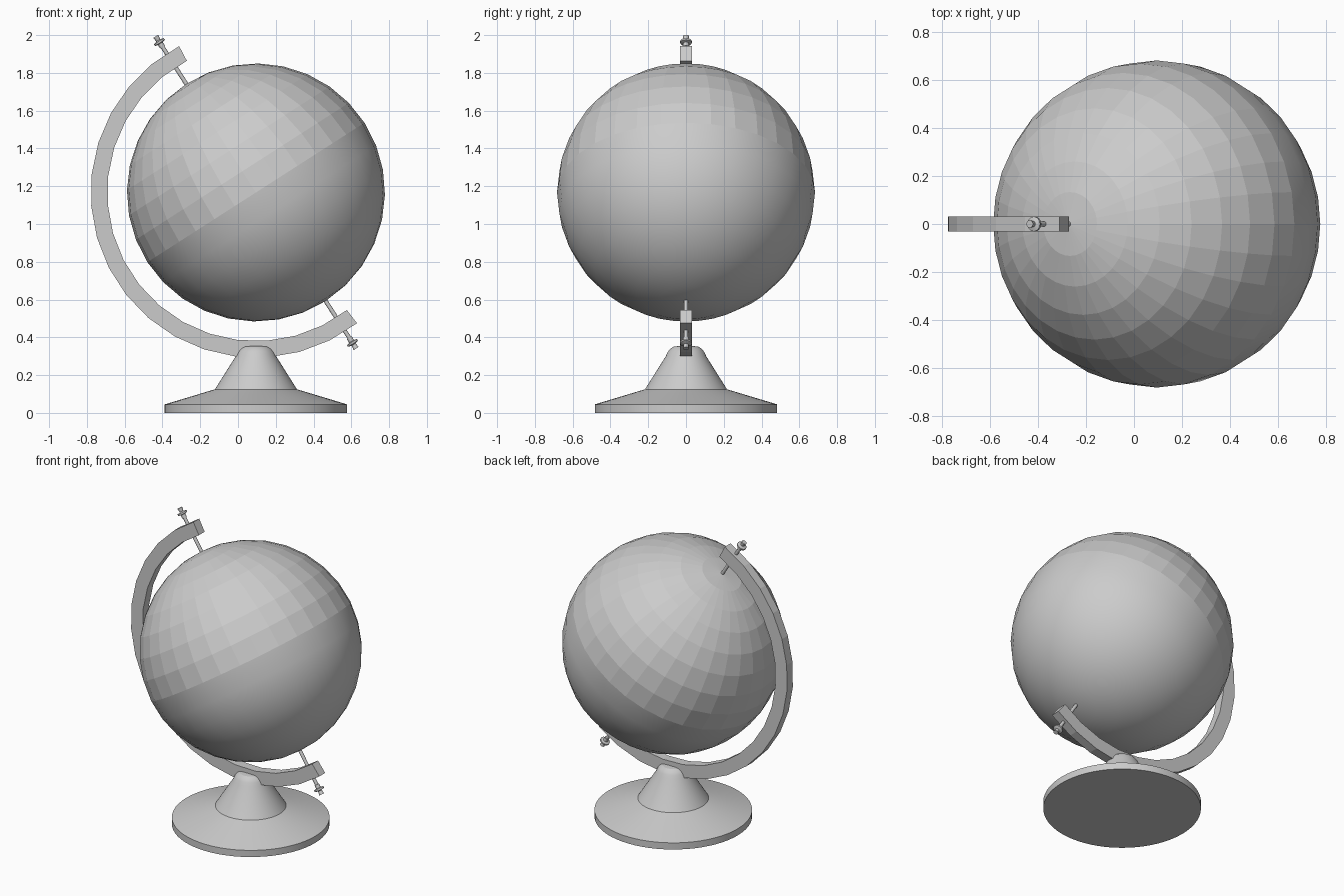
import bpy, bmesh
from math import sin, cos, pi, radians
from mathutils import Matrix, Vector

if "Cube" in bpy.data.objects:
    bpy.data.objects.remove(bpy.data.objects["Cube"], do_unlink=True)

grey = bpy.data.materials.new("plain grey")
grey.use_nodes = True
GREY = (0.6, 0.6, 0.6, 1)
grey.diffuse_color = GREY
grey.node_tree.nodes["Principled BSDF"].inputs["Base Color"].default_value = GREY

CENTRE = Vector((0.095, 0, 1.167))
RADIUS = 0.683
TILT = radians(32.7)
AXIS = Matrix.Translation(CENTRE) @ Matrix.Rotation(-TILT, 4, "Y")


def add_object(name, bm, matrix):
    bmesh.ops.recalc_face_normals(bm, faces=bm.faces)
    mesh = bpy.data.meshes.new(name)
    bm.to_mesh(mesh)
    bm.free()
    mesh.materials.append(grey)
    obj = bpy.data.objects.new(name, mesh)
    bpy.context.collection.objects.link(obj)
    obj.matrix_world = matrix
    return obj


def smooth(obj, degrees=30):
    bpy.ops.object.select_all(action="DESELECT")
    obj.select_set(True)
    bpy.context.view_layer.objects.active = obj
    bpy.ops.object.shade_smooth_by_angle(angle=radians(degrees))


def lathe(name, profile, matrix, sides, degrees=30):
    """Spin (radius, height) points around z; the ends are capped."""
    bm = bmesh.new()
    rings = [[bm.verts.new((r * cos(2 * pi * i / sides), r * sin(2 * pi * i / sides), z))
              for i in range(sides)] for r, z in profile]
    for low, high in zip(rings, rings[1:]):
        for i in range(sides):
            j = (i + 1) % sides
            bm.faces.new((low[i], low[j], high[j], high[i]))
    bm.faces.new(rings[0])
    bm.faces.new(rings[-1])
    smooth(add_object(name, bm, matrix), degrees)


# Ball: faceted northern half, smooth southern half
bm = bmesh.new()
bmesh.ops.create_uvsphere(bm, u_segments=32, v_segments=16, radius=RADIUS)
for face in bm.faces:
    face.smooth = face.calc_center_median().z < 0
add_object("globe_ball", bm, AXIS)

# Arm: square-section arc running just past both poles
STEPS = 17
START, SWEEP = radians(-5), radians(190)
INNER, OUTER, HALF = 0.787, 0.875, 0.031
bm = bmesh.new()
sections = []
for i in range(STEPS + 1):
    a = START + SWEEP * i / STEPS
    sections.append([bm.verts.new((-r * sin(a), y, r * cos(a)))
                     for r, y in ((INNER, -HALF), (OUTER, -HALF), (OUTER, HALF), (INNER, HALF))])
for one, two in zip(sections, sections[1:]):
    for k in range(4):
        m = (k + 1) % 4
        bm.faces.new((one[k], one[m], two[m], two[k]))
bm.faces.new(sections[0])
bm.faces.new(sections[-1])
add_object("support_arm", bm, AXIS)

# Pivot pins with collared knobs at both poles
for side, flip in (("top", 0), ("bottom", pi)):
    frame = AXIS @ Matrix.Rotation(flip, 4, "Y")
    lathe(side + "_pin", [(0.011, 0.66), (0.011, 0.93)], frame, 12, 40)
    lathe(side + "_knob", [(0.015, 0.915), (0.015, 0.937), (0.031, 0.941), (0.031, 0.951),
                           (0.012, 0.957), (0.016, 0.982)], frame, 16)

# Stand: flat disc, shallow skirt and rounded neck
lathe("stand", [(0.483, 0), (0.483, 0.045), (0.217, 0.125), (0.107, 0.3), (0.097, 0.322),
                (0.084, 0.339), (0.067, 0.35), (0.045, 0.353)],
      Matrix.Translation((CENTRE.x, 0, 0)), 64, 25)
